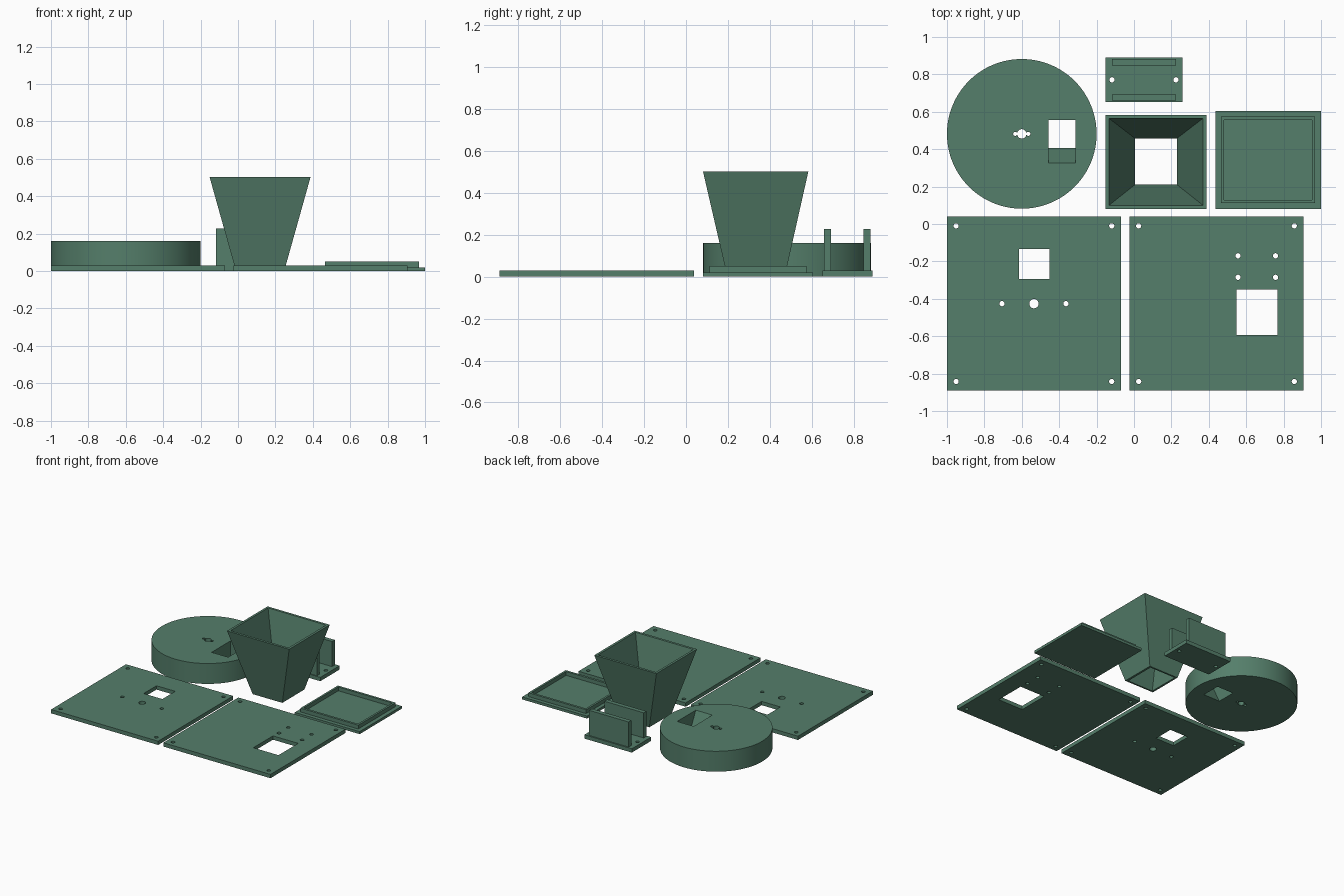
import bpy, bmesh
from mathutils import Matrix

cube = bpy.data.objects.get("Cube")
if cube:
    bpy.data.objects.remove(cube, do_unlink=True)

green = bpy.data.materials.new("muted_green")
green.use_nodes = True
colour = (0.09, 0.21, 0.145, 1)
green.diffuse_color = colour
bsdf = next(n for n in green.node_tree.nodes if n.type == 'BSDF_PRINCIPLED')
bsdf.inputs["Base Color"].default_value = colour


def finish(name, bm):
    bmesh.ops.recalc_face_normals(bm, faces=bm.faces)
    mesh = bpy.data.meshes.new(name)
    bm.to_mesh(mesh)
    bm.free()
    mesh.materials.append(green)
    obj = bpy.data.objects.new(name, mesh)
    bpy.context.collection.objects.link(obj)
    return obj


def loft(name, sections, ring=False):
    """Join rectangles (x0, x1, y0, y1, z); a ring closes on itself, else ends are capped."""
    bm = bmesh.new()
    loops = [[bm.verts.new((x, y, z)) for x, y in ((x0, y0), (x1, y0), (x1, y1), (x0, y1))]
             for x0, x1, y0, y1, z in sections]
    pairs = list(zip(loops, loops[1:]))
    if ring:
        pairs.append((loops[-1], loops[0]))
    else:
        bm.faces.new(loops[0])
        bm.faces.new(loops[-1])
    for a, b in pairs:
        for i in range(4):
            j = (i + 1) % 4
            bm.faces.new((a[i], a[j], b[j], b[i]))
    return finish(name, bm)


def box(name, x0, x1, y0, y1, z0, z1):
    return loft(name, [(x0, x1, y0, y1, z0), (x0, x1, y0, y1, z1)])


def cylinder(name, x, y, r, z0, z1, sides=24):
    bm = bmesh.new()
    bmesh.ops.create_cone(bm, cap_ends=True, segments=sides, radius1=r, radius2=r,
                          depth=z1 - z0, matrix=Matrix.Translation((x, y, (z0 + z1) / 2)))
    return finish(name, bm)


def hole(x, y, r=0.014):
    return cylinder("hole_cutter", x, y, r, -0.1, 0.3)


def window(*rect):
    return box("window_cutter", *rect, -0.1, 0.3)


def activate(obj):
    bpy.ops.object.select_all(action='DESELECT')
    obj.select_set(True)
    bpy.context.view_layer.objects.active = obj


def cut(obj, cutters):
    activate(obj)
    for c in cutters:
        mod = obj.modifiers.new("cut", 'BOOLEAN')
        mod.operation, mod.solver, mod.object = 'DIFFERENCE', 'EXACT', c
        bpy.ops.object.modifier_apply(modifier=mod.name)
        bpy.data.objects.remove(c, do_unlink=True)
    bpy.ops.object.shade_smooth_by_angle()


# Two square base plates with corner screw holes
half, inset, plate_y = 0.465, 0.416, -0.426


def base_plate(name, cx, cutters):
    plate = box(name, cx - half, cx + half, plate_y - half, plate_y + half, 0, 0.03)
    corners = [hole(cx + sx * inset, plate_y + sy * inset) for sx in (-1, 1) for sy in (-1, 1)]
    cut(plate, corners + cutters)


left_x = -0.535
base_plate("motor_plate", left_x,
           [window(-0.615, -0.452, -0.293, -0.133), hole(left_x, plate_y, 0.025)]
           + [hole(left_x + s * 0.171, plate_y) for s in (-1, 1)])
base_plate("hopper_plate", 0.441,
           [window(0.548, 0.767, -0.593, -0.349)]
           + [hole(x, y) for x in (0.556, 0.757) for y in (-0.17, -0.285)])

# Rotating drum with shaft holes and a ramped pocket
drum_x, drum_y = -0.6, 0.482
drum = cylinder("drum", drum_x, drum_y, 0.4, 0, 0.16, 128)
pocket = loft("pocket_cutter", [(-0.457, -0.313, 0.417, 0.557, -0.02),
                                (-0.457, -0.313, 0.315, 0.557, 0.18)])
cut(drum, [pocket, hole(drum_x, drum_y, 0.025)]
    + [hole(drum_x + s * 0.035, drum_y, 0.011) for s in (-1, 1)])

# Tapered open hopper with thin walls
loft("hopper", [(-0.011, 0.247, 0.197, 0.471, 0), (-0.152, 0.388, 0.081, 0.584, 0.503),
                (-0.134, 0.369, 0.1, 0.565, 0.503), (0.005, 0.23, 0.21, 0.458, 0)], ring=True)

# Lid with a raised rim
base, rim, well = (0.436, 1, 0.081, 0.605), (0.465, 0.967, 0.111, 0.575), (0.481, 0.951, 0.129, 0.557)
loft("lid", [base + (0,), base + (0.02,), rim + (0.02,), rim + (0.05,),
             well + (0.05,), well + (0.02,)])

# Bracket foot with two upright walls
foot = box("bracket_foot", -0.153, 0.259, 0.651, 0.891, 0, 0.03)
cut(foot, [hole(x, 0.771) for x in (-0.118, 0.224)])
for side, y in (("front", 0.659), ("back", 0.847)):
    box("bracket_wall_" + side, -0.118, 0.224, y, y + 0.034, 0.03, 0.227)
